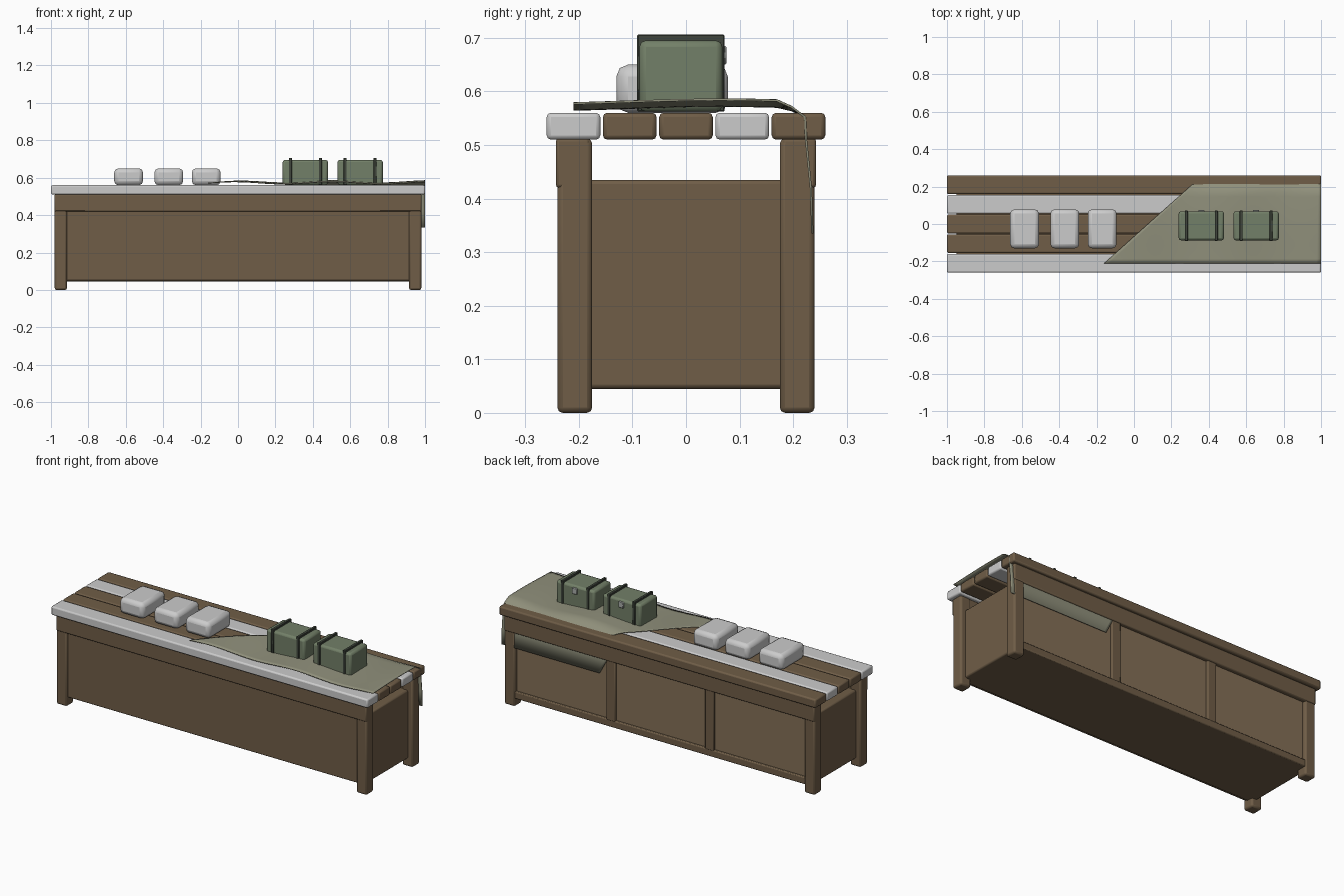
import bpy, math

if "Cube" in bpy.data.objects:
    bpy.data.objects.remove(bpy.data.objects["Cube"])


def material(name, rgb):
    m = bpy.data.materials.new(name)
    m.diffuse_color = (*rgb, 1)
    m.use_nodes = True
    m.node_tree.nodes["Principled BSDF"].inputs["Base Color"].default_value = m.diffuse_color
    return m


WOOD = material("dark_wood", (0.16, 0.11, 0.063))
LIGHT = material("light_wood", (0.23, 0.16, 0.095))
GREEN = material("crate_green", (0.17, 0.215, 0.138))
STRAP = material("strap_dark", (0.05, 0.06, 0.045))
CLOTH = material("cloth_olive", (0.28, 0.28, 0.2))
METAL = material("latch_metal", (0.4, 0.42, 0.4))


def finish(ob, mat):
    if mat:
        ob.data.materials.append(mat)
    bpy.ops.object.select_all(action='DESELECT')
    ob.select_set(True)
    bpy.context.view_layer.objects.active = ob
    bpy.ops.object.shade_smooth_by_angle(angle=math.radians(35))


def box(name, x, y, z, mat=None, bevel=0.006, segments=2):
    """Bevelled box from (min, max) ranges."""
    bpy.ops.mesh.primitive_cube_add(size=1)
    ob = bpy.context.object
    ob.name = name
    lo, hi = zip(x, y, z)
    for v in ob.data.vertices:
        v.co = [hi[i] if v.co[i] > 0 else lo[i] for i in range(3)]
    if bevel:
        b = ob.modifiers.new("bevel", 'BEVEL')
        b.width, b.segments = bevel, segments
    finish(ob, mat)
    return ob


# Top planks
for i in range(5):
    y = -0.26 + i * 0.105
    box("top_plank", (-1, 1), (y, y + 0.1), (0.51, 0.56), None if i in (0, 3) else WOOD, 0.008)

# Legs and long aprons
for sy in (-1, 1):
    yr = sorted((sy * 0.175, sy * 0.24))
    for sx in (-1, 1):
        box("leg", sorted((sx * 0.915, sx * 0.98)), yr, (0, 0.512), WOOD, 0.01)
    box("apron", (-0.98, 0.98), sorted((sy * 0.18, sy * 0.243)), (0.42, 0.512), WOOD)

# Chest body and front panel
box("chest_body", (-0.95, 0.95), (-0.215, 0.215), (0.045, 0.435), WOOD, 0.008)
box("front_panel", (-0.92, 0.92), (-0.228, -0.2), (0.05, 0.425), WOOD, 0.003, 1)

# Back frame with three lighter panels
box("back_rail", (-0.92, 0.92), (0.2, 0.236), (0.045, 0.085), WOOD, 0.005)
for x in (-0.312, 0.312):
    box("back_stile", (x - 0.028, x + 0.028), (0.2, 0.236), (0.08, 0.425), WOOD, 0.005)
for x in (-0.625, 0, 0.625):
    box("back_panel", (x - 0.287, x + 0.287), (0.2, 0.222), (0.08, 0.425), LIGHT, 0)

# Pale blocks
for x in (-0.585, -0.37, -0.17):
    box("pale_block", (x - 0.077, x + 0.077), (-0.13, 0.078), (0.56, 0.65), None, 0.022, 2)

# Strapped crates
for x in (0.36, 0.653):
    box("crate", (x - 0.121, x + 0.121), (-0.087, 0.068), (0.562, 0.695), GREEN, 0.012)
    for dx in (-0.08, 0.08):
        box("crate_strap", (x + dx - 0.008, x + dx + 0.008), (-0.091, 0.072),
            (0.562, 0.706), STRAP, 0.002, 1)
    box("crate_latch", (x - 0.016, x + 0.016), (0.06, 0.076), (0.65, 0.685), METAL, 0.003, 1)


# Draped cloth: slanted left edge, folds over the back plank and hangs down
def wave(x, y):
    return 0.577 + 0.006 * math.sin(12 * (x - 0.375)) + 0.004 * math.sin(9 * y + 1)


COLS, verts = 48, []
rows = [(-0.21 + 0.38 * i / 16, None) for i in range(17)]
rows += [(0.198, 0.0), (0.224, 0.553), (0.226, 0.51), (0.235, 0.42), (0.238, 0.335)]
for r, (y, z) in enumerate(rows):
    left = -0.16 + (y + 0.21) * 1.12
    if r > 18:
        left = (0.31, 0.335, 0.38)[r - 19]
    for c in range(COLS + 1):
        x = left + (1 - left) * c / COLS
        h = z
        if z is None:
            h = wave(x, y)
        elif z == 0:
            h = wave(x, y) * 0.5 + 0.2805
        verts.append((x, y, h))
n = COLS + 1
faces = [(r * n + c, r * n + c + 1, r * n + n + c + 1, r * n + n + c)
         for r in range(len(rows) - 1) for c in range(COLS)]
mesh = bpy.data.meshes.new("draped_cloth")
mesh.from_pydata(verts, [], faces)
cloth = bpy.data.objects.new("draped_cloth", mesh)
bpy.context.collection.objects.link(cloth)
solid = cloth.modifiers.new("thickness", 'SOLIDIFY')
solid.thickness = 0.004
finish(cloth, CLOTH)
